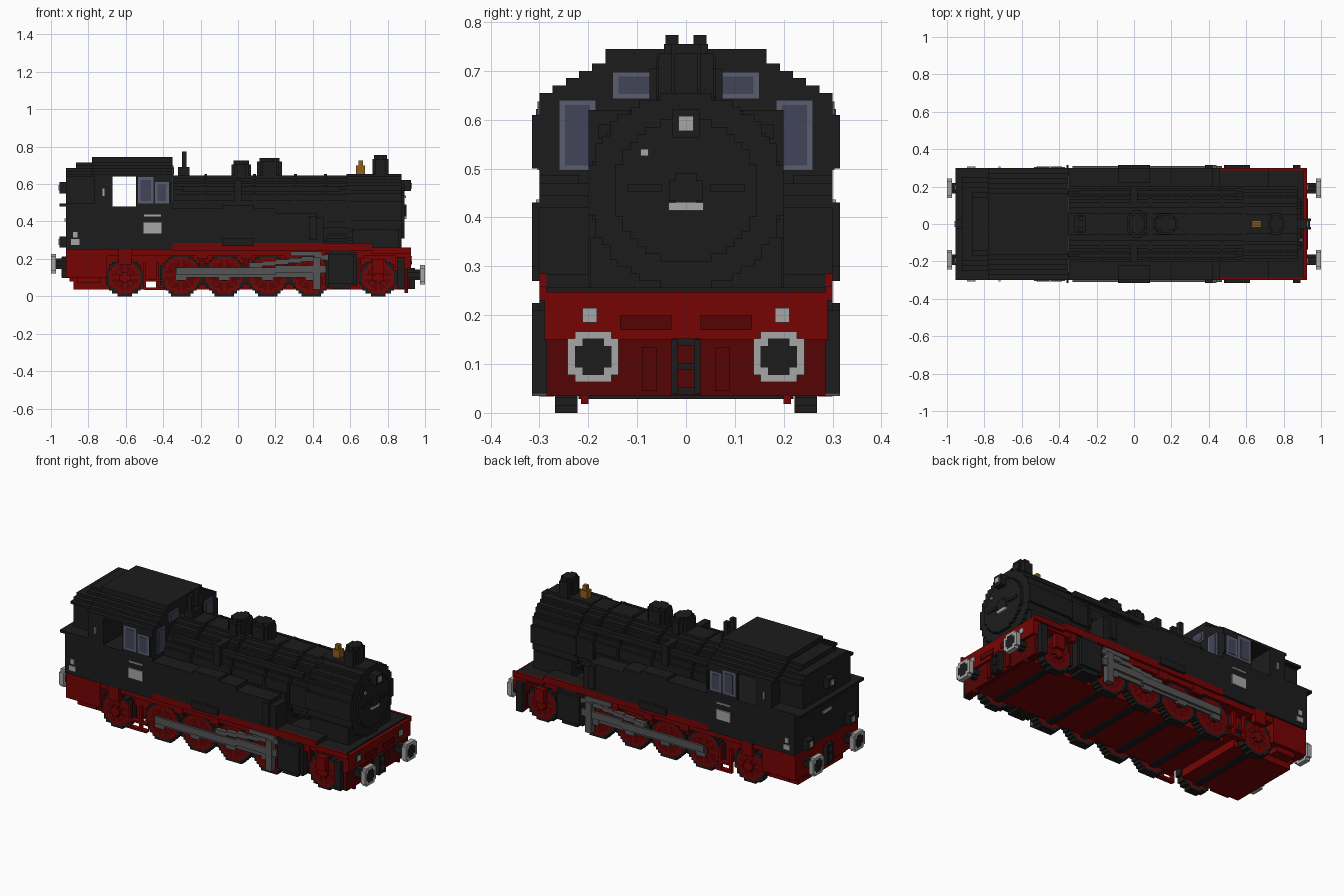
import bpy, bmesh, math

if "Cube" in bpy.data.objects:
    bpy.data.objects.remove(bpy.data.objects["Cube"])

STEP = .015  # block size of the stepped style
SIDE, FRAME, DECK, SILL, EAVES = .3, .21, .25, .48, .65
BOILER, BOILER_Z = .2, .455
REAR, CAB_FRONT, NOSE = -.92, -.35, .92

COLOURS = {
    "black": (.0115, .0115, .0115), "red": (.18, .001, .001), "dark red": (.09, .001, .001),
    "steel": (.09, .09, .09), "light grey": (.38, .38, .38), "glass": (.055, .06, .105),
    "window frame": (.1, .11, .155), "brass": (.27, .12, .01),
}
NAMES = list(COLOURS)
for name, colour in COLOURS.items():
    material = bpy.data.materials.new(name)
    material.use_nodes = True
    material.diffuse_color = (*colour, 1)
    material.node_tree.nodes["Principled BSDF"].inputs["Base Color"].default_value = (*colour, 1)


def both(half):
    return -half, half


def around(centre, half):
    return centre - half, centre + half


class Part:
    """A named object gathered from blocks."""
    def __init__(self, name):
        self.mesh = bpy.data.meshes.new(name)
        self.bm = bmesh.new()
        for colour in NAMES:
            self.mesh.materials.append(bpy.data.materials[colour])
        bpy.context.collection.objects.link(bpy.data.objects.new(name, self.mesh))

    def box(self, x, y, z, colour="black"):
        verts = bmesh.ops.create_cube(self.bm, size=1)["verts"]
        for v in verts:
            v.co = [max(span) if c > 0 else min(span) for c, span in zip(v.co, (x, y, z))]
        for face in {f for v in verts for f in v.link_faces}:
            face.material_index = NAMES.index(colour)

    def pair(self, x, y, z, colour="black"):
        self.box(x, y, z, colour)
        self.box(x, [-value for value in y], z, colour)

    def disc(self, axis, span, centre, radii, rule):
        """Stepped disc: rule(distance, angle) names a colour; discs along y are mirrored."""
        counts = [round(2 * r / STEP) for r in radii]
        size = [2 * r / n for r, n in zip(radii, counts)]
        start = [c - r for c, r in zip(centre, radii)]
        for j in range(counts[1]):
            v = (2 * j + 1) / counts[1] - 1
            row = []
            for i in range(counts[0]):
                u = (2 * i + 1) / counts[0] - 1
                row.append(rule(math.hypot(u, v), math.atan2(v, u)))
            row.append(None)
            begin = 0
            for i in range(1, len(row)):
                if row[i] == row[begin]:
                    continue
                if row[begin]:
                    a = (start[0] + begin * size[0], start[0] + i * size[0])
                    b = (start[1] + j * size[1], start[1] + (j + 1) * size[1])
                    if axis == "x":
                        self.box(span, a, b, row[begin])
                    elif axis == "y":
                        self.pair(a, span, b, row[begin])
                    else:
                        self.box(a, b, span, row[begin])
                begin = i

    def finish(self):
        self.bm.to_mesh(self.mesh)
        self.bm.free()


def plain(distance, angle):
    return "black" if distance < 1 else None


def hub(distance, angle):
    return "red" if distance < 1 else None


def buffer_face(distance, angle):
    return None if distance > 1.05 else "light grey" if distance > .75 else "black"


def spoked(distance, angle):
    if distance > .86:
        return "black" if distance < 1.02 else None
    solid = distance > .68 or distance < .3 or abs(math.sin(4 * angle)) < .5
    return "red" if solid else "dark red"


# Frame, floor with a gap at the footsteps, and end beams
frame = Part("frame")
frame.box(both(.9), both(FRAME), (.08, DECK), "red")
for x in ((-.88, -.5), (-.43, .88)):
    frame.box(x, both(FRAME), (.035, .08), "red")
frame.box((REAR, -.7), both(.29), (.1, DECK), "red")
frame.box((-.86, -.74), both(.27), (.07, .1), "red")
frame.box((-.7, .9), both(.285), (.215, DECK), "red")
frame.box((.86, .91), both(.285), (.035, .15), "dark red")
frame.box((.84, .925), both(.29), (.15, .247), "red")
frame.pair((CAB_FRONT, .72), (.285, SIDE), (.245, .285), "red")
frame.pair((.72, .925), (.285, SIDE), (.23, .26), "red")
frame.pair((.925, .93), (.03, .135), (.17, .2), "dark red")
frame.pair((.91, NOSE), (.06, .09), (.045, .135), "dark red")
frame.pair((.89, .91), (.2, .215), (.018, .04), "red")
frame.finish()

# Wheels with tyres, hubs and axles
drivers = [-.305 + .232 * i for i in range(4)]
wheels = Part("wheels")
for x in (*drivers, -.605, .75):
    r = .112 if x in drivers else .1
    wheels.disc("y", (.222, .268), (x, r), (r, r), spoked)
    wheels.disc("y", (.268, .285), (x, r), (.03, .03), hub)
    wheels.box(around(x, .02), both(.22), (.028, .06))
wheels.finish()

# Brake hangers and springs
gear = Part("brake_gear")
for x in (-.19, .045, .275, .64):
    gear.pair(around(x, .015), (.22, .26), (.07, .2), "dark red")
    gear.pair(around(x, .03), (.27, .29), (.2, DECK), "red")
gear.pair(around(-.605, .035), (.27, SIDE), (.17, DECK), "red")
gear.pair(around(.75, .03), (.27, SIDE), (.12, .2), "red")
gear.finish()

# Coupling rods, main rods and valve motion
rods = Part("rods")
rods.pair((drivers[0], drivers[3]), (.285, .296), (.1, .13), "steel")
for x in drivers:
    rods.pair(around(x, .03), (.285, SIDE), (.085, .15), "steel")
rods.pair((-.33, .2), (.296, .31), (.115, .155), "steel")
rods.pair((.2, .47), (.296, .31), (.125, .165), "steel")
for i in range(6):
    rods.pair((.06 + .07 * i, .13 + .07 * i), (.275, SIDE), around(.168 + .008 * i, .013), "steel")
rods.pair((.28, .45), (.27, SIDE), (.215, .24), "steel")
rods.pair((.4, .44), (.28, .315), (.035, .21), "steel")
rods.finish()

# Cylinders, as three nested blocks
cylinders = Part("cylinders")
for length, outer, height in ((.07, .315, .08), (.085, SIDE, .09), (.05, SIDE, .105)):
    cylinders.pair(around(.55, length), (.2, outer), around(.145, height))
cylinders.finish()

# Footsteps
steps = Part("footsteps")
for x in (-.5, -.43):
    steps.pair(around(x, .008), (.28, SIDE), (.035, .18), "red")
for z in (.04, .085):
    steps.pair((-.5, -.39), (.27, SIDE), around(z, .006), "red")
steps.pair((.85, .89), (.285, .315), (.04, .21))
steps.finish()

# Front footplate
footplate = Part("footplate")
footplate.box((.44, .905), both(.285), (.235, .257))
footplate.pair((.44, .72), (BOILER, .285), (DECK, .284))
footplate.finish()

# Boiler with bands, smokebox, saddle and door
boiler = Part("boiler")
middle = (0, BOILER_Z)
boiler.disc("x", (CAB_FRONT, .6), middle, (.192, .192), plain)
boiler.disc("x", (.58, .875), middle, (BOILER, BOILER), plain)
for x in (-.18, .08, SIDE, .46):
    boiler.disc("x", (x, x + STEP), middle, (BOILER, BOILER), plain)
boiler.disc("x", (.875, .89), middle, (.145, .145), plain)
boiler.disc("x", (.89, .9), middle, (.035, .035), plain)
boiler.box((.61, .86), both(.195), (DECK, .36))
boiler.box((CAB_FRONT, .45), both(BOILER), (DECK, BOILER_Z))
boiler.pair((.89, .897), (.05, .12), around(.46, .008))
boiler.pair((-.3, .55), (.155, .18), (.56, .59))
boiler.finish()

# Chimney, domes, whistle and bell
fittings = Part("chimney_and_domes")
for x, rx, ry, top in ((.762, .042, .056, .755), (.018, .052, .075, .725), (.168, .066, .056, .74)):
    fittings.disc("z", (.62, top - .02), (x, 0), (rx, ry), plain)
    fittings.disc("z", (.62, top), (x, 0), (rx * .8, ry * .8), plain)
fittings.pair((-.3, -.275), (.015, .042), (EAVES, .773))
fittings.box((-.32, -.26), both(.045), (.63, .69))
fittings.pair(both(.02), (.06, BOILER), (.5, .62))
fittings.finish()
bell = Part("bell")
bell.box(around(.655, .023), both(.02), (EAVES, .7), "brass")
bell.box(around(.655, .012), both(.012), (.7, .727), "brass")
bell.finish()

# Side tanks, stepping down at the front, with filler lids
tanks = Part("water_tanks")
for end, top in ((.2, .47), (.42, .445), (.46, .42)):
    tanks.pair((CAB_FRONT, end), (BOILER, SIDE), (.28, top))
tanks.pair(both(.085), (.22, SIDE), (.46, .487))
tanks.pair(both(.085), (SIDE, .315), (.27, .31))
tanks.pair((.38, .42), (SIDE, .315), (SIDE, .43))
tanks.finish()

# Cab base, bunker and walls, with open doorways
cab = Part("cab")
cab.box((REAR, CAB_FRONT), both(SIDE), (DECK, SILL))
cab.box((-.955, -.75), both(SIDE), (SILL, SILL + STEP))
cab.box((REAR, -.75), both(.22), (SILL, EAVES))
for x in ((-.77, -.67), (-.37, CAB_FRONT)):
    cab.box(x, both(SIDE), (SILL, EAVES))
cab.pair((-.545, CAB_FRONT), (.285, SIDE), (SILL, EAVES))
cab.pair((-.362, CAB_FRONT), (SIDE, .315), (.5, .61))
cab.box((-.385, -.37), both(.06), (.51, .61), "red")
cab.box((REAR, REAR - .008), both(.04), (.4, .415), "light grey")
for x, half, z, tall in ((-.457, .047, .365, .03), (-.457, .045, .432, .005), (-.72, .005, .555, .02),
                         (-.87, .022, .29, .015), (-.87, .012, .33, .015)):
    cab.pair(around(x, half), (SIDE, .307), around(z, tall), "light grey")
cab.finish()

# Stepped arched roof, lower and narrower towards the rear
roof = Part("cab_roof")
for i in range(6):
    half = SIDE - .027 * i
    base = .64 + STEP * i
    roof.box((-.78, CAB_FRONT), both(half), (base, .745 if i > 4 else base + STEP))
    if i < 5:
        roof.box((REAR if i < 3 else -.865, -.78), both(half - .05), (base, base + STEP))
roof.finish()

# Side windows and front windows
windows = Part("cab_windows")
for x, half, top in ((-.493, .042, .637), (-.407, .038, .612)):
    windows.pair(around(x, half), (SIDE, .304), (.497, top), "window frame")
    windows.pair(around(x, half - STEP), (SIDE, .307), (.51, top - STEP), "glass")
for y, half, z, tall in ((.222, .038, .568, .072), (.105, .045, .67, .028)):
    windows.pair((CAB_FRONT, -.345), around(y, half), around(z, tall), "window frame")
    windows.pair((CAB_FRONT, -.342), around(y, half - .012), around(z, tall - .01), "glass")
windows.finish()

# Buffers, couplings and lamps at both ends
ends = Part("buffers_and_lamps")
for end, z, low, high in ((1, .115, .2, .592), (-1, .175, .29, .58)):
    for y in both(.19):
        ends.disc("x", (.9 * end, .975 * end), (y, z), (.028, .028), plain)
        ends.disc("x", (.972 * end, end), (y, z), (.052, .052), buffer_face)
    ends.pair((.9 * end, .945 * end), (.016, .03), around(z - .02, .055))
    for i in range(3):
        ends.box((.9 * end, .94 * end), both(.03), around(z - .07 + .05 * i, .007))
    face = .925 if end > 0 else .955
    for y, height in ((-.197, low), (.197, low), (0, high)):
        ends.box((.87 * end, face * end), around(y, .028), around(height, .03))
        ends.box((face * end, (face + .006) * end), around(y, STEP), around(height, STEP), "light grey")
ends.finish()

# Door plates
plate = Part("door_plates")
plate.box((.89, .902), both(.036), around(.422, .008), "light grey")
plate.box((.89, .897), around(-.085, .008), around(.533, .007), "light grey")
plate.finish()
